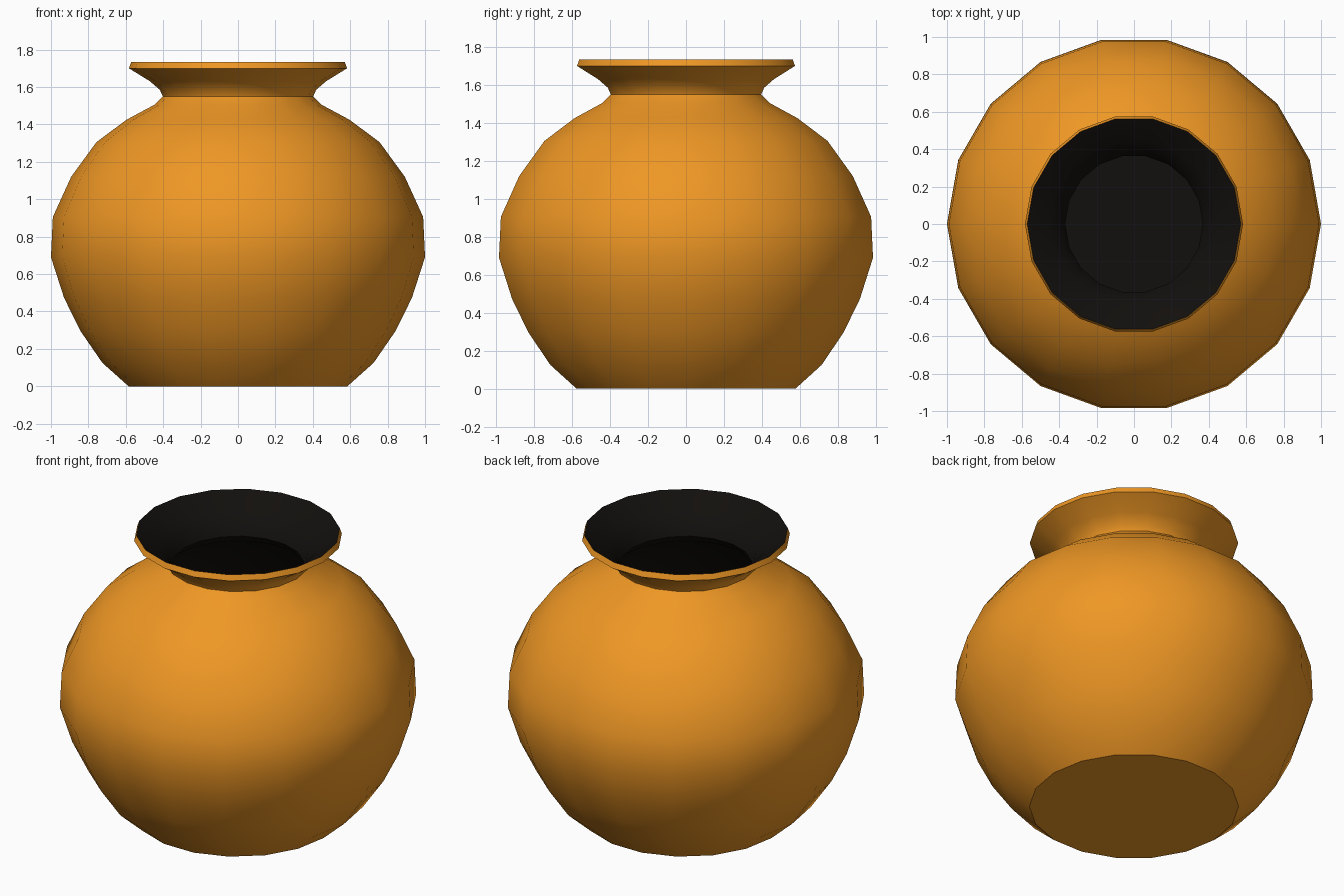
import bpy, bmesh, math

if "Cube" in bpy.data.objects:
    bpy.data.objects.remove(bpy.data.objects["Cube"])

SIDES = 18

def material(name, rgb):
    m = bpy.data.materials.new(name)
    m.diffuse_color = (*rgb, 1)
    m.use_nodes = True
    m.node_tree.nodes["Principled BSDF"].inputs["Base Color"].default_value = m.diffuse_color
    return m

def lathe(bm, profile, mat_index, cap_first=False, cap_last=False):
    """Revolve (radius, z) points around z."""
    rings = []
    for r, z in profile:
        rings.append([bm.verts.new((r * math.cos(2 * math.pi * i / SIDES),
                                    r * math.sin(2 * math.pi * i / SIDES), z))
                      for i in range(SIDES)])
    for a, b in zip(rings, rings[1:]):
        for i in range(SIDES):
            j = (i + 1) % SIDES
            bm.faces.new((a[i], a[j], b[j], b[i])).material_index = mat_index
    if cap_first:
        bm.faces.new(rings[0][::-1]).material_index = mat_index
    if cap_last:
        bm.faces.new(rings[-1]).material_index = mat_index

# Outer wall from base to lip, then dark lining from lip to inner floor
outer = [(0.585, 0), (0.725, 0.125), (0.842, 0.295), (0.93, 0.473), (1.0, 0.69),
         (0.99, 0.905), (0.892, 1.12), (0.757, 1.305), (0.596, 1.425),
         (0.447, 1.505), (0.402, 1.55), (0.418, 1.585), (0.47, 1.63),
         (0.583, 1.70), (0.571, 1.733)]
inner = [(0.571, 1.733), (0.45, 1.655), (0.39, 1.59), (0.368, 1.535),
         (0.42, 1.48), (0.575, 1.395), (0.73, 1.28), (0.862, 1.105),
         (0.958, 0.90), (0.967, 0.695), (0.90, 0.485), (0.815, 0.315),
         (0.70, 0.15), (0.57, 0.03)]

bm = bmesh.new()
lathe(bm, outer, 0, cap_first=True)
lathe(bm, inner, 1, cap_last=True)
bmesh.ops.remove_doubles(bm, verts=bm.verts, dist=0.0005)
mesh = bpy.data.meshes.new("pot")
bm.to_mesh(mesh)
bm.free()
mesh.materials.append(material("orange_clay", (0.86, 0.31, 0.018)))
mesh.materials.append(material("dark_inside", (0.006, 0.005, 0.004)))

pot = bpy.data.objects.new("pot", mesh)
bpy.context.collection.objects.link(pot)
bpy.context.view_layer.objects.active = pot
pot.select_set(True)
bpy.ops.object.shade_smooth_by_angle(angle=math.radians(40))
